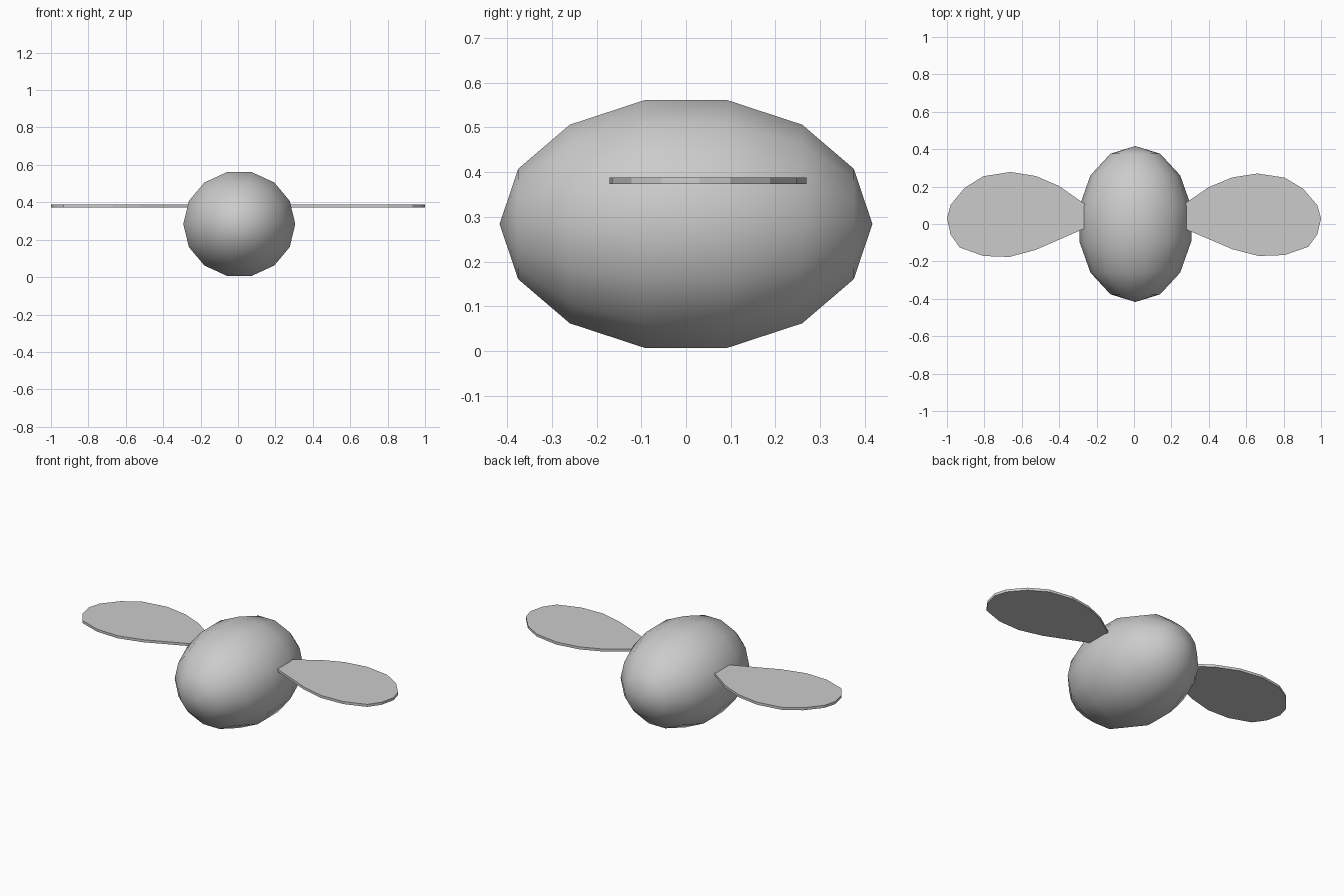
import bpy, bmesh, math
from mathutils import Matrix

cube = bpy.data.objects.get("Cube")
if cube:
    bpy.data.objects.remove(cube, do_unlink=True)

# Single plain grey material
grey = bpy.data.materials.new("plain grey")
grey.use_nodes = True
grey.diffuse_color = (0.6, 0.6, 0.6, 1)
grey.node_tree.nodes["Principled BSDF"].inputs["Base Color"].default_value = (0.6, 0.6, 0.6, 1)


def add_object(name, bm, smooth):
    bmesh.ops.recalc_face_normals(bm, faces=bm.faces)
    for f in bm.faces:
        f.smooth = smooth
    mesh = bpy.data.meshes.new(name)
    bm.to_mesh(mesh)
    bm.free()
    mesh.materials.append(grey)
    obj = bpy.data.objects.new(name, mesh)
    bpy.context.collection.objects.link(obj)
    return obj


# Body: low-poly smooth ellipsoid with its poles on the y axis
bm = bmesh.new()
shape = (Matrix.Translation((0.007, 0, 0.284))
         @ Matrix.Diagonal((0.307, 0.417, 0.2915, 1))
         @ Matrix.Rotation(math.pi / 2, 4, 'X')
         @ Matrix.Rotation(math.pi / 2, 4, 'Z'))
bmesh.ops.create_uvsphere(bm, u_segments=14, v_segments=7, radius=1, matrix=shape)
add_object("body", bm, True)

# Wing outline from root to tip and back; the root is buried in the body
OUTLINE = [(0.20, 0.06), (0.40, 0.197), (0.525, 0.249), (0.66, 0.27),
           (0.805, 0.248), (0.905, 0.188), (0.98, 0.10), (1.0, 0.03),
           (0.98, -0.056), (0.932, -0.122), (0.805, -0.166),
           (0.667, -0.171), (0.527, -0.135), (0.20, 0.004)]


def add_wing(name, side, y_scale):
    bm = bmesh.new()
    base = bm.faces.new([bm.verts.new((side * x, y * y_scale, 0.373)) for x, y in OUTLINE])
    top = bmesh.ops.extrude_face_region(bm, geom=[base], use_keep_orig=True)
    bmesh.ops.translate(bm, vec=(0, 0, 0.015),
                        verts=[v for v in top["geom"] if isinstance(v, bmesh.types.BMVert)])
    add_object(name, bm, False)


add_wing("left_wing", 1, 1.0)
add_wing("right_wing", -1, 1.03)
